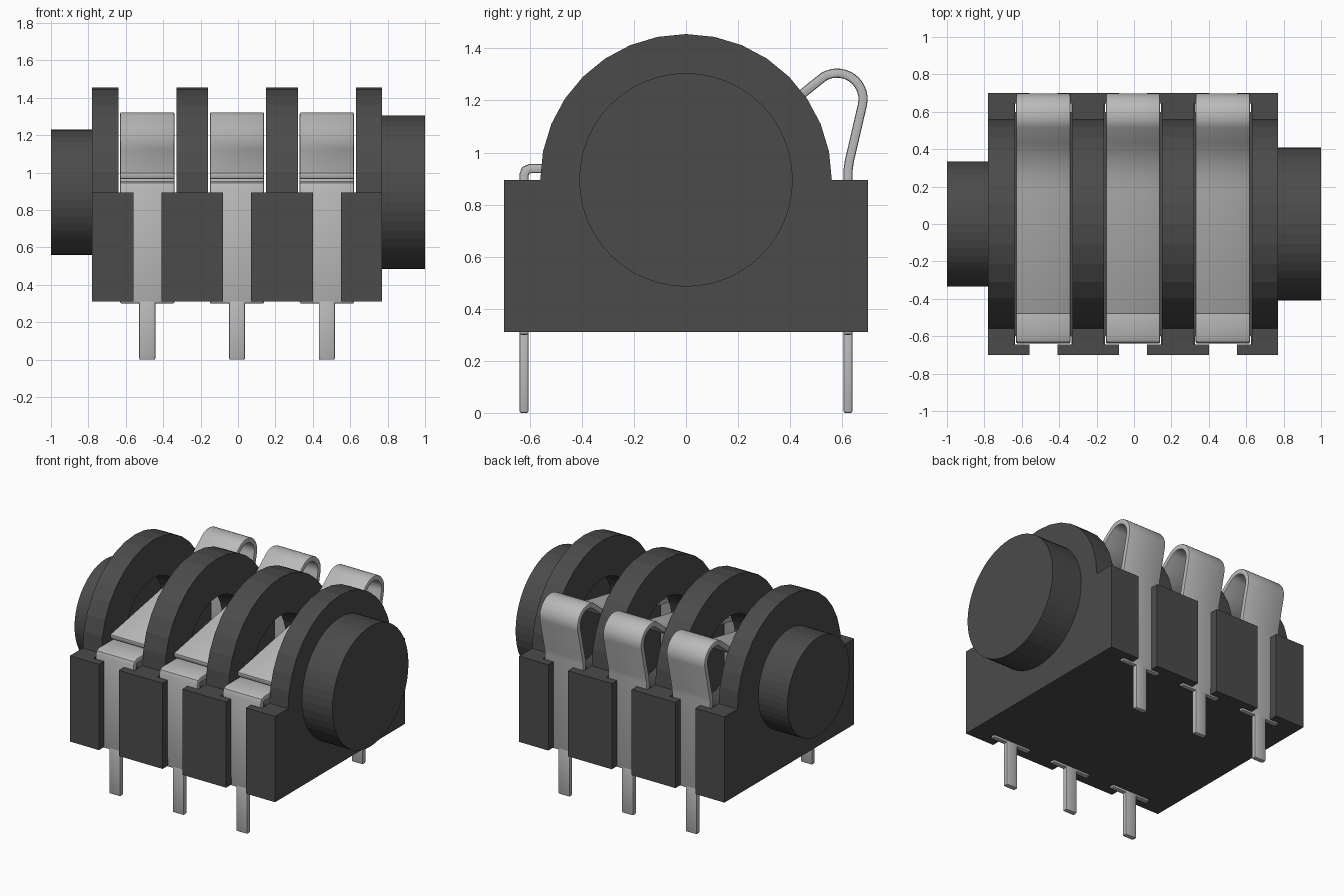
import bpy, bmesh, math
from mathutils import Vector

cube = bpy.data.objects.get("Cube")
if cube:
    bpy.data.objects.remove(cube, do_unlink=True)


def material(name, r, g, b):
    m = bpy.data.materials.new(name)
    m.use_nodes = True
    m.diffuse_color = (r, g, b, 1)
    bsdf = m.node_tree.nodes["Principled BSDF"]
    bsdf.inputs["Base Color"].default_value = (r, g, b, 1)
    return m


BLACK = material("dark plastic", 0.07, 0.07, 0.07)
METAL = material("tinned metal", 0.49, 0.49, 0.49)


def extrude_x(name, profile, x0, x1, mat):
    """Closed (y, z) profile extruded from x0 to x1."""
    bm = bmesh.new()
    face = bm.faces.new([bm.verts.new((x0, y, z)) for y, z in profile])
    ext = bmesh.ops.extrude_face_region(bm, geom=[face])["geom"]
    bmesh.ops.translate(bm, vec=(x1 - x0, 0, 0),
                        verts=[v for v in ext if isinstance(v, bmesh.types.BMVert)])
    bmesh.ops.recalc_face_normals(bm, faces=bm.faces)
    mesh = bpy.data.meshes.new(name)
    bm.to_mesh(mesh)
    bm.free()
    mesh.materials.append(mat)
    ob = bpy.data.objects.new(name, mesh)
    bpy.context.collection.objects.link(ob)
    return ob


def rect(y0, y1, z0, z1):
    return [(y0, z0), (y1, z0), (y1, z1), (y0, z1)]


def arc(cy, cz, r, a0, a1, n):
    return [(cy + r * math.cos(math.radians(a0 + (a1 - a0) * i / n)),
             cz + r * math.sin(math.radians(a0 + (a1 - a0) * i / n)))
            for i in range(n + 1)]


def circle(r, n):
    return arc(0, AXIS_Z, r, 0, 360, n)[:-1]


def apply_modifier(ob, mod):
    bpy.context.view_layer.objects.active = ob
    bpy.ops.object.modifier_apply(modifier=mod.name)


def cut(ob, profile, x0, x1):
    cutter = extrude_x("cutter", profile, x0, x1, BLACK)
    cutter.hide_render = True
    mod = ob.modifiers.new("cut", "BOOLEAN")
    mod.operation = "DIFFERENCE"
    mod.solver = "EXACT"
    mod.object = cutter
    apply_modifier(ob, mod)
    bpy.data.objects.remove(cutter, do_unlink=True)


def ribbon(path, t):
    """Closed outline of a strip of thickness t along a (y, z) path."""
    pts = [Vector(p) for p in path]
    left, right = [], []
    for i, p in enumerate(pts):
        d0 = (p - pts[max(i - 1, 0)]).normalized()
        d1 = (pts[min(i + 1, len(pts) - 1)] - p).normalized()
        d = (d0 + d1).normalized()
        n = Vector((-d.y, d.x))
        # widen at bends so that the thickness stays constant
        k = t / 2 / max(n.dot(Vector((-d1.y, d1.x))) if d1.length else 1, 0.6)
        left.append(tuple(p + n * k))
        right.append(tuple(p - n * k))
    return left + right[::-1]


def metal_part(name, profile, x0, x1, bevel=0.008):
    ob = extrude_x(name, profile, x0, x1, METAL)
    mod = ob.modifiers.new("soft edges", "BEVEL")
    mod.width = bevel
    mod.segments = 2
    mod.limit_method = "ANGLE"
    mod.angle_limit = math.radians(50)
    apply_modifier(ob, mod)
    bpy.ops.object.select_all(action="DESELECT")
    ob.select_set(True)
    bpy.ops.object.shade_smooth_by_angle(angle=math.radians(35))
    return ob


AXIS_Z = 0.895
X0, X1 = -0.78, 0.77
CELLS = (-0.485, -0.005, 0.475)

# Housing: block with an arched top, hollowed into three cells
outline = ([(-0.7, AXIS_Z), (-0.7, 0.31), (0.7, 0.31), (0.7, AXIS_Z)]
           + arc(0, AXIS_Z, 0.56, 0, 180, 16))
housing = extrude_x("housing", outline, X0, X1, BLACK)
for c in CELLS:
    cut(housing, rect(-0.645, 0.645, 0.36, 2), c - 0.155, c + 0.155)
    for s in (-1, 1):
        # open slot in the outer wall, and the thin slot through the floor
        ya, yb = sorted((s * 0.62, s * 0.8))
        cut(housing, rect(ya, yb, 0.2, 1.2), c - 0.075, c + 0.075)
        ya, yb = sorted((s * 0.598, s * 0.643))
        cut(housing, rect(ya, yb, 0.2, 0.5), c - 0.15, c + 0.15)
# Bore through the ribs
cut(housing, circle(0.3, 32), -0.9, 0.9)

# Round collars on both ends
extrude_x("small_collar", circle(0.335, 48), -1.0, X0, BLACK)
extrude_x("large_collar", circle(0.41, 48), X1, 1.0, BLACK)

# Contact paths: a short hooked front tab and a looped rear spring
T = 0.035
front_path = [(-0.622, 0.30), (-0.622, 0.915), (-0.616, 0.931),
              (-0.60, 0.938), (-0.42, 0.938)]
rear_path = ([(0.622, 0.30), (0.622, 0.93), (0.627, 0.965)]
             + arc(0.58, 1.205, 0.1, -12, 122, 14)
             + [(0.45, 1.228), (0.40, 1.19), (0.34, 1.155), (0.27, 1.128),
                (0.18, 1.105), (-0.48, 0.982)])

for name, c in zip(("right", "middle", "left"), CELLS):
    metal_part(f"front_contact_{name}", ribbon(front_path, T), c - 0.145, c + 0.145)
    metal_part(f"rear_spring_{name}", ribbon(rear_path, T), c - 0.145, c + 0.145)
    # Solder pins
    for side, y in (("front", -0.622), ("rear", 0.622)):
        metal_part(f"{side}_pin_{name}", rect(y - T / 2, y + T / 2, 0, 0.32),
                   c - 0.043, c + 0.043)
